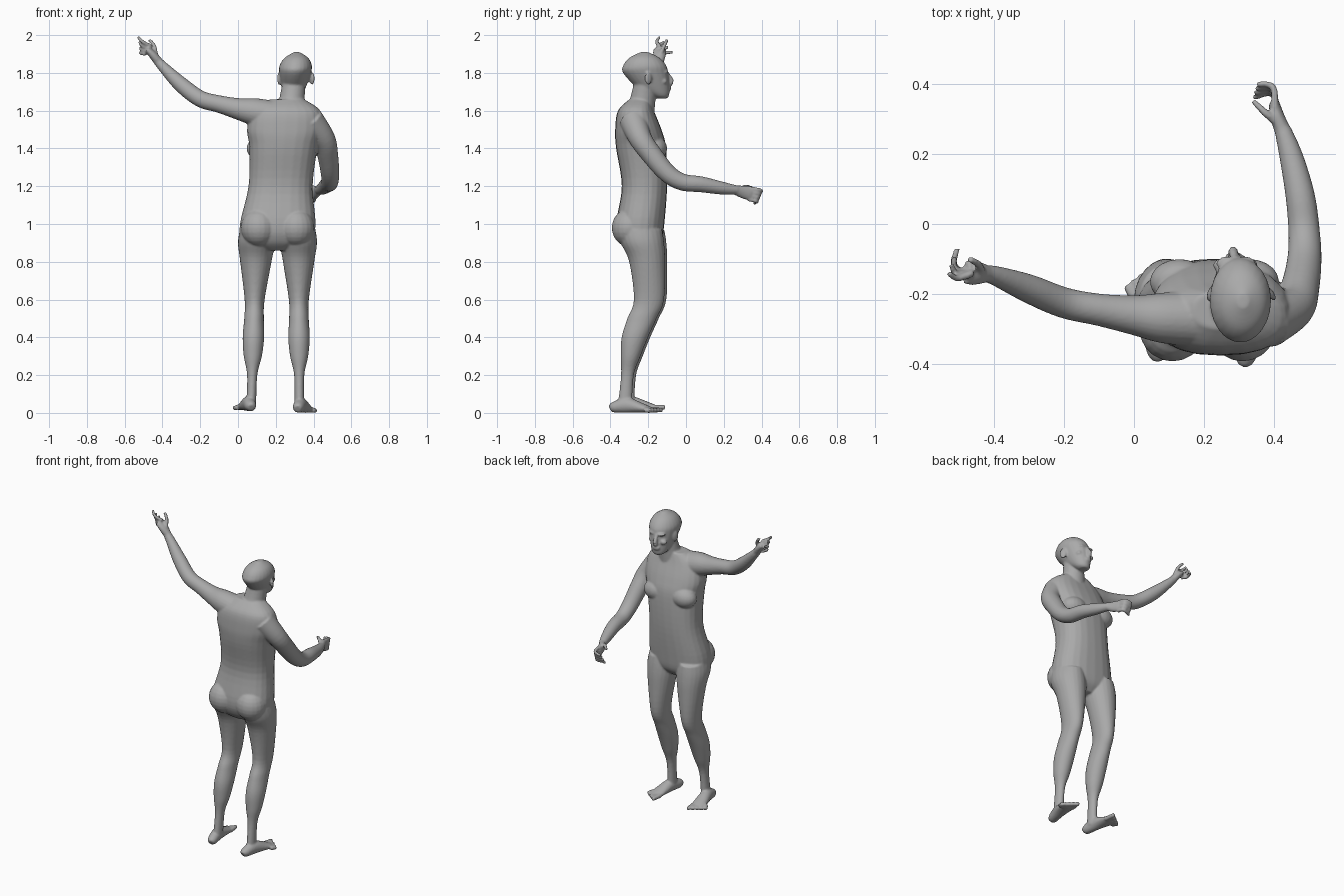
import bpy
import bmesh
from math import cos, sin, pi, copysign
from mathutils import Vector, Matrix

start_cube = bpy.data.objects.get("Cube")
if start_cube:
    bpy.data.objects.remove(start_cube, do_unlink=True)

SIDES = 24
STEPS = 5

skin = bpy.data.materials.new("grey_skin")
skin.use_nodes = True
skin.diffuse_color = (.4, .4, .4, 1)
skin.node_tree.nodes["Principled BSDF"].inputs["Base Color"].default_value = skin.diffuse_color

bm = bmesh.new()


def refine(rows):
    """Pass a smooth spline through rows of equal length."""
    rows = [Vector(row) for row in rows]
    last = len(rows) - 1
    result = []
    for i in range(last):
        before, start = rows[max(i - 1, 0)], rows[i]
        end, after = rows[i + 1], rows[min(i + 2, last)]
        for step in range(STEPS):
            t = step / STEPS
            linear = end - before
            square = 2 * before - 5 * start + 4 * end - after
            cubic = 3 * start - before - 3 * end + after
            result.append(start + (linear * t + square * t ** 2 + cubic * t ** 3) / 2)
    return result + [rows[last]]


def skin_rings(rings):
    """Join rings of points into a closed skin."""
    rings = [[bm.verts.new(point) for point in ring] for ring in rings]
    faces = [bm.faces.new(rings[0]), bm.faces.new(rings[-1])]
    for low, high in zip(rings, rings[1:]):
        for i in range(SIDES):
            j = (i + 1) % SIDES
            faces.append(bm.faces.new((low[i], low[j], high[j], high[i])))
    bmesh.ops.recalc_face_normals(bm, faces=faces)


def oval(power=2):
    """Points around a unit oval; a higher power is squarer."""
    for i in range(SIDES):
        angle = 2 * pi * i / SIDES
        c, s = cos(angle), sin(angle)
        yield copysign(abs(c) ** (2 / power), c), copysign(abs(s) ** (2 / power), s)


def stack(bottom_x, top_x, rows, power=2, shift=0):
    """Upright form on a leaning axis: rows of height, half width, back, front."""
    low, high = rows[0][0], rows[-1][0]
    rings = []
    for z, half, back, front in refine(rows):
        x = bottom_x + (top_x - bottom_x) * (z - low) / (high - low)
        y, depth = (back + front) / 2 + shift, (front - back) / 2
        rings.append([Vector((x + half * c, y + depth * s, z)) for c, s in oval(power)])
    skin_rings(rings)


def tube(rows):
    """Form along a path: rows of x, y, z, half width, half height."""
    rows = refine(rows)
    last = len(rows) - 1
    rings = []
    for i, row in enumerate(rows):
        heading = rows[min(i + 1, last)] - rows[max(i - 1, 0)]
        turn = Vector(heading[:3]).to_track_quat('Z', 'Y')
        centre = Vector(row[:3])
        rings.append([centre + turn @ Vector((row[3] * c, row[4] * s, 0)) for c, s in oval()])
    skin_rings(rings)


def limb(*points):
    """Round tube through points of x, y, z, radius."""
    tube([(x, y, z, radius, radius) for x, y, z, radius in points])


def blob(centre, size, turn=0):
    matrix = (Matrix.Translation(centre) @ Matrix.Rotation(turn, 4, 'Z')
              @ Matrix.Diagonal((*size, 1)))
    bmesh.ops.create_uvsphere(bm, u_segments=20, v_segments=12, radius=1, matrix=matrix)


def fan(count, first, last, radius):
    """Row of tapering fingers or toes, blended from the first path to the last."""
    for k in range(count):
        blend = k / max(count - 1, 1)
        path = [Vector(a).lerp(Vector(b), blend) for a, b in zip(first, last)]
        limb(*[(*point, radius * (1 - i / 8)) for i, point in enumerate(path)])


# Torso from crotch to shoulders
stack(.2, .26, [
    (.86, .07, -.3, -.17),
    (.91, .18, -.35, -.13),
    (1, .2, -.37, -.115),
    (1.2, .17, -.34, -.1),
    (1.4, .18, -.37, -.105),
    (1.5, .2, -.375, -.13),
    (1.6, .18, -.36, -.17),
    (1.66, .09, -.3, -.19),
], power=2.4)

# Buttocks and chest
for x in (.11, .31):
    blob((x, -.3, .98), (.095, .093, .1))
    blob((x + .02, -.165, 1.4), (.085, .065, .065))

# Neck
limb((.28, -.25, 1.58, .085), (.285, -.23, 1.65, .068), (.3, -.21, 1.77, .06))

# Head from chin to crown
stack(.29, .312, [
    (1.665, .025, -.16, -.1),
    (1.68, .045, -.19, -.09),
    (1.72, .063, -.26, -.087),
    (1.8, .084, -.333, -.095),
    (1.84, .085, -.332, -.105),
    (1.88, .062, -.3, -.14),
    (1.91, .015, -.24, -.2),
])

# Nose and lips
limb((.287, -.1, 1.8, .009), (.283, -.077, 1.755, .014), (.284, -.092, 1.742, .014))
for z in (1.712, 1.722):
    blob((.284, -.092, z), (.024, .014, .007), turn=.15)

# Brows, cheeks and ears
for side in (-1, 1):
    blob((.29 + side * .032, -.108, 1.805), (.026, .016, .008), turn=.15 - side * .3)
    blob((.29 + side * .04, -.118, 1.755), (.024, .02, .016))
    blob((.305 + side * .087, -.2, 1.77), (.009, .022, .034), turn=.15 + side * .4)

# Legs from hip to ankle
leg_rows = [
    (.97, .09, -.36, -.12),
    (.9, .098, -.34, -.11),
    (.8, .083, -.295, -.105),
    (.6, .053, -.27, -.11),
    (.5, .052, -.305, -.15),
    (.4, .057, -.335, -.195),
    (.3, .048, -.34, -.235),
    (.2, .027, -.338, -.27),
    (.04, .026, -.355, -.28),
]
stack(.1, .07, leg_rows, shift=.006)
stack(.32, .325, leg_rows, shift=-.006)


def foot(heel, ball, rise):
    """Flat-soled foot: rows of distance from the heel, half width, half height."""
    rows = []
    for t, width, height in [(0, .018, .02), (.1, .03, .03), (.4, .035, .04),
                             (.75, .042, .026), (1, .046, .014)]:
        x, y = Vector(heel).lerp(Vector(ball), t)
        rows.append((x, y, height + rise * (1 + t), width, height))
    tube(rows)


# Feet with toes
foot((.07, -.385), (.035, -.165), .007)
fan(5, [(.07, -.18, .03), (.063, -.11, .03)], [(0, -.21, .03), (-.02, -.175, .025)], .014)
foot((.315, -.4), (.36, -.18), 0)
fan(5, [(.325, -.19, .017), (.335, -.125, .015)], [(.395, -.22, .015), (.41, -.185, .012)], .014)

# Raised arm
limb((.17, -.27, 1.575, .08), (.08, -.268, 1.595, .072), (0, -.26, 1.61, .057),
     (-.1, -.245, 1.635, .046), (-.2, -.225, 1.663, .044), (-.3, -.185, 1.737, .041),
     (-.39, -.15, 1.825, .029), (-.43, -.14, 1.868, .023))

# Raised hand: palm, fingers, thumb
tube([(-.42, -.142, 1.857, .024, .024), (-.45, -.14, 1.895, .034, .022),
      (-.48, -.138, 1.925, .036, .016)])
fan(4, [(-.46, -.14, 1.94), (-.505, -.155, 1.965), (-.53, -.14, 1.99)],
    [(-.49, -.14, 1.9), (-.515, -.115, 1.905), (-.505, -.07, 1.91)], .011)
fan(1, [(-.435, -.135, 1.9), (-.445, -.115, 1.945), (-.47, -.1, 1.975)],
    [(-.435, -.135, 1.9), (-.445, -.115, 1.945), (-.47, -.1, 1.975)], .012)

# Lowered arm
limb((.38, -.28, 1.55, .075), (.455, -.24, 1.45, .06), (.475, -.18, 1.365, .055),
     (.487, -.1, 1.27, .049), (.486, -.02, 1.222, .045), (.475, .08, 1.21, .042),
     (.45, .19, 1.19, .034), (.425, .27, 1.18, .024))

# Lowered hand: palm, fingers, thumb
tube([(.428, .26, 1.18, .024, .024), (.412, .3, 1.17, .021, .034),
      (.4, .345, 1.16, .016, .037)])
fan(4, [(.402, .33, 1.19), (.397, .392, 1.18), (.35, .4, 1.17)],
    [(.402, .33, 1.13), (.397, .375, 1.12), (.34, .36, 1.11)], .011)
limb((.41, .29, 1.185, .013), (.375, .318, 1.198, .011), (.34, .352, 1.192, .008))

# Fuse every form into one smooth body
mesh = bpy.data.meshes.new("body")
bm.to_mesh(mesh)
bm.free()
mesh.materials.append(skin)
body = bpy.data.objects.new("body", mesh)
bpy.context.collection.objects.link(body)
fuse = body.modifiers.new("fuse", 'REMESH')
fuse.mode = 'VOXEL'
fuse.voxel_size = .006
fuse.use_smooth_shade = True
soften = body.modifiers.new("soften", 'SMOOTH')
soften.factor = .5
soften.iterations = 4
